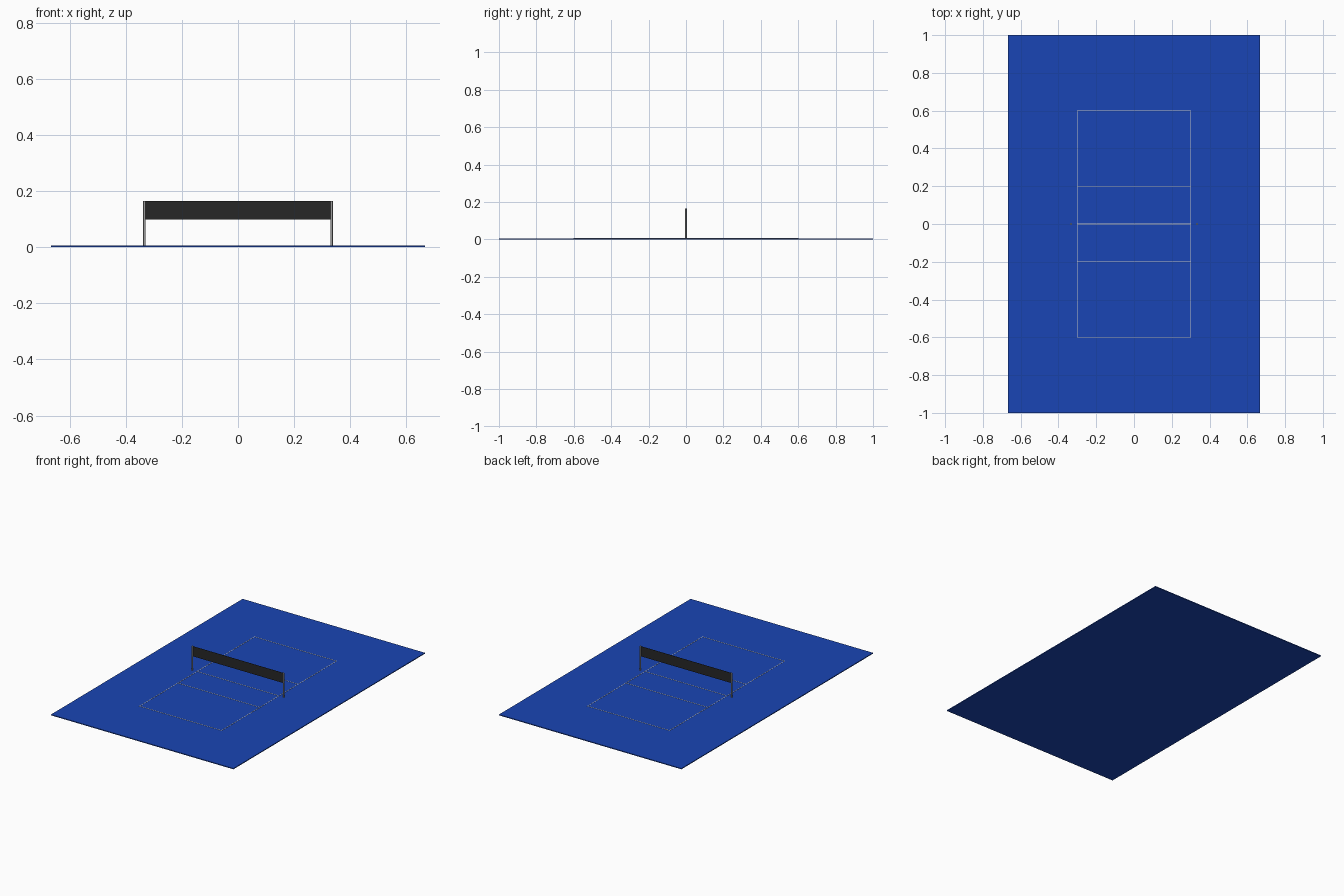
import bpy

if "Cube" in bpy.data.objects:
    bpy.data.objects.remove(bpy.data.objects["Cube"])

FLOOR = 0.0055


def material(name, rgb):
    m = bpy.data.materials.new(name)
    m.diffuse_color = (*rgb, 1)
    m.use_nodes = True
    m.node_tree.nodes["Principled BSDF"].inputs["Base Color"].default_value = m.diffuse_color
    return m


BLUE = material("court_blue", (0.01, 0.06, 0.46))
WHITE = material("line_white", (0.8, 0.8, 0.8))
BLACK = material("net_black", (0.02, 0.02, 0.02))
GREY = material("post_grey", (0.35, 0.35, 0.35))


def box(name, size, centre, mat):
    bpy.ops.mesh.primitive_cube_add(size=1, location=centre)
    ob = bpy.context.object
    ob.name = name
    ob.scale = size
    bpy.ops.object.transform_apply(location=False, rotation=False, scale=True)
    ob.data.materials.append(mat)
    return ob


# Floor slab
box("floor", (1.333, 2, FLOOR), (0, 0, FLOOR / 2), BLUE)

# Painted lines, just proud of the floor
W, H = 0.0034, 0.001
z = FLOOR + H / 2
for name, y in (("front_end_line", -0.6), ("front_attack_line", -0.2),
                ("centre_line", 0), ("back_attack_line", 0.2),
                ("back_end_line", 0.6)):
    box(name, (0.6 + W, W, H), (0, y, z), WHITE)

# Side lines and round net posts
POST_TOP = 0.165
for side, s in (("left", -1), ("right", 1)):
    box(side + "_side_line", (W, 1.2 - W, H), (s * 0.3, 0, z), WHITE)
    depth = POST_TOP - FLOOR / 2
    bpy.ops.mesh.primitive_cylinder_add(
        vertices=16, radius=0.0045, depth=depth,
        location=(s * 0.3333, 0, POST_TOP - depth / 2))
    post = bpy.context.object
    post.name = side + "_post"
    post.data.materials.append(GREY)
    bpy.ops.object.shade_smooth_by_angle()

# Net hung between the posts
box("net", (0.6667, 0.001, 0.0667), (0, 0, POST_TOP - 0.0667 / 2), BLACK)
